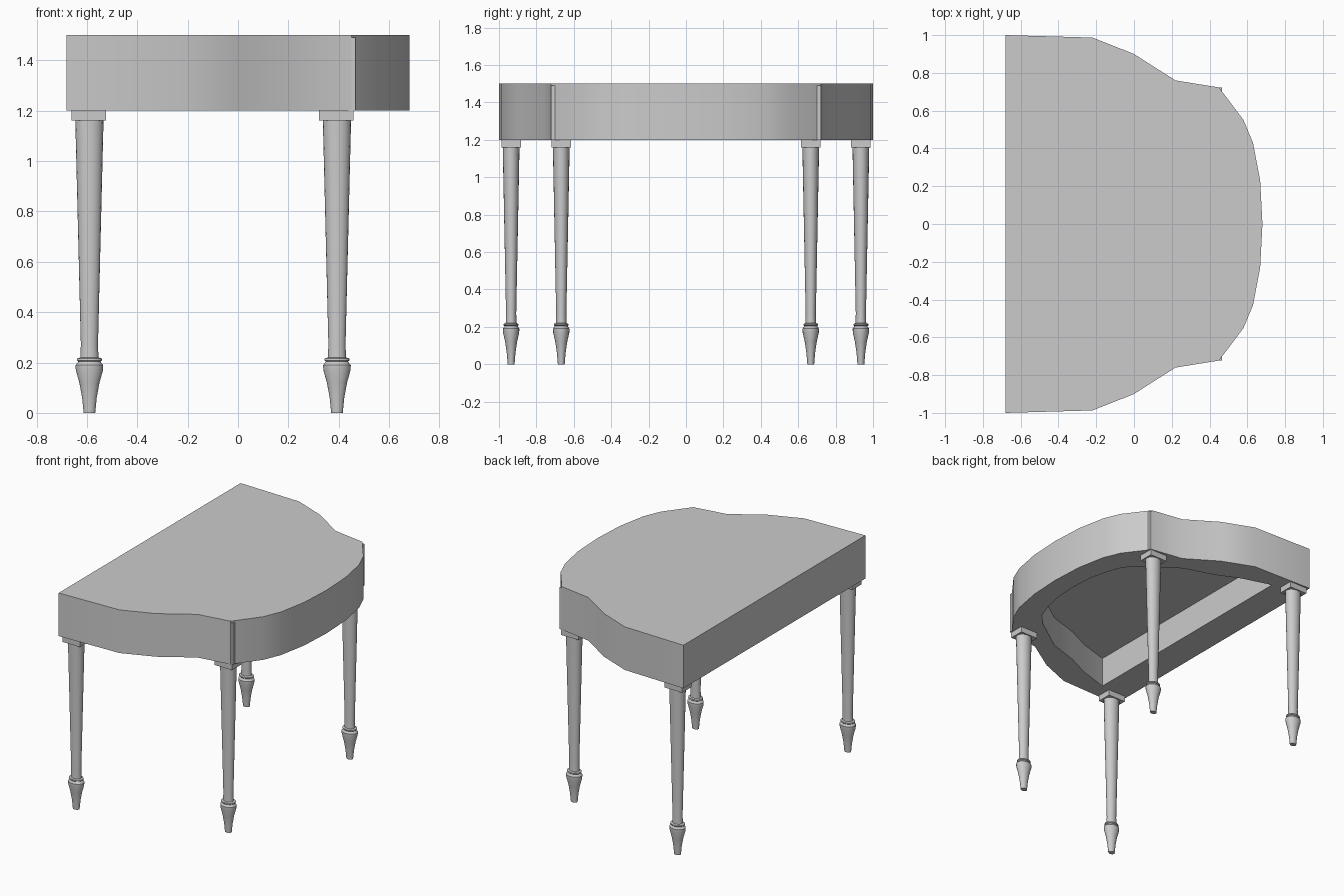
import bpy, bmesh, math

if "Cube" in bpy.data.objects:
    bpy.data.objects.remove(bpy.data.objects["Cube"])


def finish(bm, name, angle=35):
    bmesh.ops.recalc_face_normals(bm, faces=bm.faces[:])
    mesh = bpy.data.meshes.new(name)
    bm.to_mesh(mesh)
    bm.free()
    ob = bpy.data.objects.new(name, mesh)
    bpy.context.collection.objects.link(ob)
    bpy.ops.object.select_all(action='DESELECT')
    ob.select_set(True)
    bpy.context.view_layer.objects.active = ob
    bpy.ops.object.shade_smooth_by_angle(angle=math.radians(angle))
    return ob


def loft(name, rings, angle=35):
    """Skin a list of closed point rings and cap both ends."""
    bm = bmesh.new()
    loops = [[bm.verts.new(p) for p in ring] for ring in rings]
    n = len(loops[0])
    for a, b in zip(loops, loops[1:]):
        for i in range(n):
            j = (i + 1) % n
            bm.faces.new((a[i], a[j], b[j], b[i]))
    bm.faces.new(loops[0])
    bm.faces.new(loops[-1])
    return finish(bm, name, angle)


def box(name, x0, x1, y0, y1, z0, z1):
    ring = [(x0, y0), (x1, y0), (x1, y1), (x0, y1)]
    return loft(name, [[(x, y, z) for x, y in ring] for z in (z0, z1)])


def mirrored(half, z):
    """Half outline ending on the y = 0 line, completed on the other side."""
    full = half + [(x, -y) for x, y in reversed(half[:-1])]
    return [(x, y, z) for x, y in full]


# Table top: serpentine block, hollowed out underneath
outer = [(-.68, 1), (-.22, .987), (0, .9), (.22, .76), (.45, .723),
         (.58, .55), (.63, .43), (.668, .23), (.68, 0)]
inner = [(-.46, .874), (-.25, .81), (-.08, .73), (.13, .665), (.38, .49),
         (.45, .41), (.49, .3), (.52, .17), (.53, 0)]
loft("table_top", [mirrored(inner, 1.41), mirrored(inner, 1.2),
                   mirrored(outer, 1.2), mirrored(outer, 1.5)])

# Turned leg profile: radius, height
profile = [(.023, 0), (.029, .06), (.04, .12), (.054, .17), (.055, .19),
           (.046, .2), (.044, .204), (.05, .209), (.049, .216), (.036, .22),
           (.034, .27), (.056, 1.16)]
SIDES = 20
for row, x, y in (("back", -.59, .935), ("front", .393, .667)):
    for side, s in (("left", -1), ("right", 1)):
        rings = [[(x + r * math.cos(2 * math.pi * i / SIDES),
                   s * y + .8 * r * math.sin(2 * math.pi * i / SIDES), z)
                  for i in range(SIDES)] for r, z in profile]
        loft(f"{row}_{side}_leg", rings)
        # Square collar block under the top
        cx = x - .003
        box(f"{row}_{side}_collar", cx - .068, cx + .068,
            s * y - .052, s * y + .052, 1.16, 1.2)

# Small corner pilasters on the apron
for side, s in (("left", -1), ("right", 1)):
    box(f"{side}_pilaster", .408, .467, min(s * .66, s * .722),
        max(s * .66, s * .722), 1.2, 1.49)
